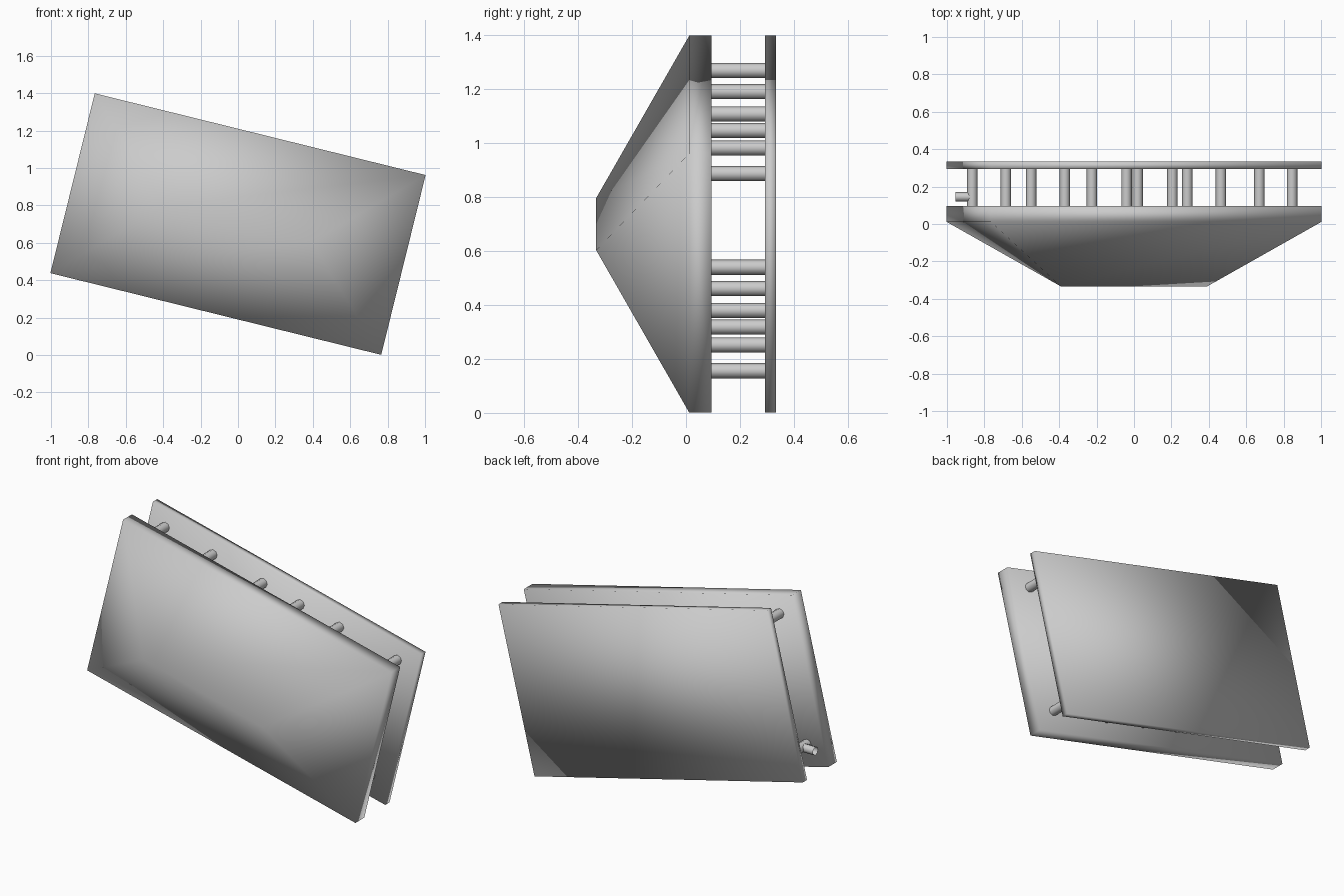
import bpy
import bmesh
from math import atan2, cos, sin, pi
from mathutils import Matrix, Vector

cube = bpy.data.objects.get("Cube")
if cube:
    bpy.data.objects.remove(cube, do_unlink=True)

grey = bpy.data.materials.new("plain grey")
grey.use_nodes = True
grey.diffuse_color = (0.6, 0.6, 0.6, 1)
grey.node_tree.nodes["Principled BSDF"].inputs["Base Color"].default_value = (0.6, 0.6, 0.6, 1)

# The whole panel is tilted about the front-to-back axis
TILT = atan2(0.437, 1.77)
HALF_W, HALF_H, CENTRE_Z = 0.911, 0.495, 0.70
RIDGE = HALF_W - HALF_H - 0.012
frame = Matrix.Translation((0, 0, CENTRE_Z)) @ Matrix.Rotation(TILT, 4, 'Y')


def finish(bm, name):
    bmesh.ops.recalc_face_normals(bm, faces=bm.faces)
    for face in bm.faces:
        face.smooth = True
    mesh = bpy.data.meshes.new(name)
    bm.to_mesh(mesh)
    bm.free()
    mesh.materials.append(grey)
    obj = bpy.data.objects.new(name, mesh)
    bpy.context.collection.objects.link(obj)
    return obj


def slab(bm, y0, y1):
    """Tilted rectangular slab; returns its front face."""
    bmesh.ops.create_cube(bm, size=2)
    size = Matrix.Diagonal((HALF_W, (y1 - y0) / 2, HALF_H, 1))
    bm.transform(Matrix.Translation((0, (y0 + y1) / 2, 0)) @ size)
    return min(bm.faces, key=lambda f: f.calc_center_median().y)


# Front cover: slab whose front rises to a long central ridge
bm = bmesh.new()
front = slab(bm, 0.012, 0.095)
ring = list(front.verts)
bmesh.ops.delete(bm, geom=[front], context='FACES_ONLY')
ends = {s: bm.verts.new((s * RIDGE, -0.333, 0)) for s in (-1, 1)}
for i, a in enumerate(ring):
    b = ring[(i + 1) % 4]
    sa, sb = (1 if v.co.x > 0 else -1 for v in (a, b))
    bm.faces.new([a, b, ends[sb]] if sa == sb else [a, b, ends[sb], ends[sa]])
bm.transform(frame)
finish(bm, "front_cover")

# Back plate
bm = bmesh.new()
slab(bm, 0.293, 0.333)
bm.transform(frame)
finish(bm, "back_plate")


def rod(name, start, end, radius, caps=True):
    start, end = Vector(start), Vector(end)
    bm = bmesh.new()
    bmesh.ops.create_cone(bm, cap_ends=caps, segments=8, radius1=radius,
                          radius2=radius, depth=(end - start).length)
    turn = (end - start).to_track_quat('Z', 'Y').to_matrix().to_4x4()
    bm.transform(Matrix.Translation((start + end) / 2) @ turn)
    return finish(bm, name)


# Spacer posts in an upper and a lower row
rows = {
    "upper": (1.27, (-0.685, -0.37, -0.04, 0.205, 0.465, 0.845)),
    "lower": (0.54, (-0.865, -0.55, -0.225, 0.02, 0.285, 0.67)),
}
for row, (z0, xs) in rows.items():
    for i, x in enumerate(xs):
        z = z0 - (x - xs[0]) * 0.25
        post = rod(f"{row}_post_{i + 1}", (x, 0.094, z), (x, 0.294, z), 0.028)
        bpy.context.view_layer.objects.active = post
        post.select_set(True)
        bpy.ops.object.shade_smooth_by_angle(angle=pi / 3)
        post.select_set(False)

# Short open sleeve sticking out of the lower outer post
rod("side_sleeve", (-0.955, 0.145, 0.54), (-0.87, 0.145, 0.54), 0.025, caps=False)
